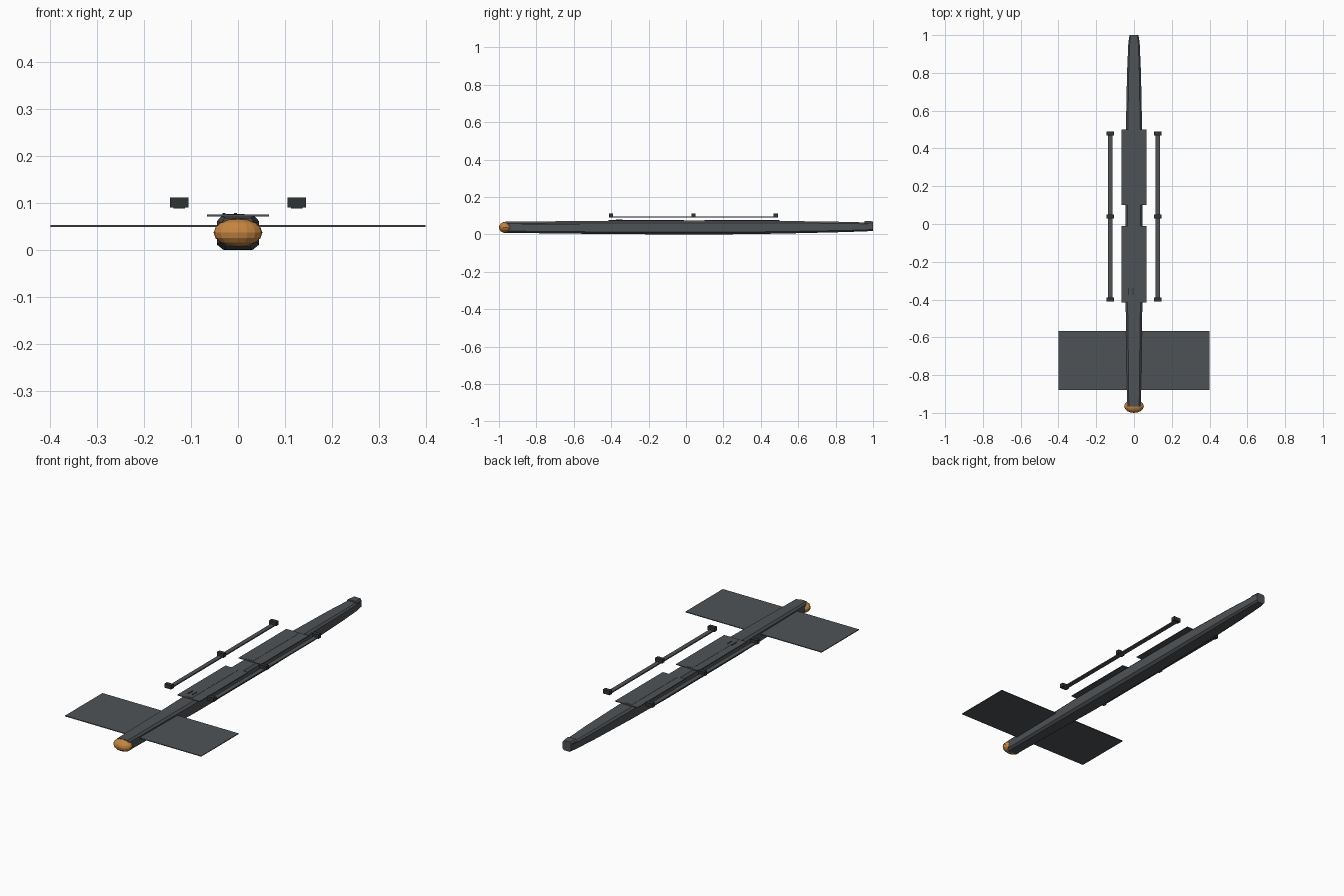
import bpy, bmesh

if "Cube" in bpy.data.objects:
    bpy.data.objects.remove(bpy.data.objects["Cube"])


def material(name, rgb):
    m = bpy.data.materials.new(name)
    m.diffuse_color = (*rgb, 1)
    m.use_nodes = True
    m.node_tree.nodes["Principled BSDF"].inputs["Base Color"].default_value = m.diffuse_color
    return m


slate = material("slate", (0.078, 0.086, 0.094))
dark = material("dark", (0.03, 0.033, 0.036))
orange = material("orange", (0.56, 0.235, 0.05))


def finish(name, bm, mat):
    bmesh.ops.recalc_face_normals(bm, faces=bm.faces[:])
    mesh = bpy.data.meshes.new(name)
    bm.to_mesh(mesh)
    bm.free()
    mesh.materials.append(mat)
    ob = bpy.data.objects.new(name, mesh)
    bpy.context.collection.objects.link(ob)
    return ob


def box(name, lo, hi, mat=slate):
    bm = bmesh.new()
    bmesh.ops.create_cube(bm, size=1)
    for v in bm.verts:
        for i in range(3):
            v.co[i] = (lo[i] + hi[i]) / 2 + v.co[i] * (hi[i] - lo[i])
    return finish(name, bm, mat)


def loft(name, stations, mat=slate):
    # chamfered eight-sided section at each (y, half width, bottom, top)
    bm = bmesh.new()
    half = [(0.68, 0), (1, 0.16), (1, 0.84), (0.76, 1)]
    pts = half + [(-x, z) for x, z in reversed(half)]
    rings = [[bm.verts.new((x * w, y, b + z * (t - b))) for x, z in pts]
             for y, w, b, t in stations]
    for a, b in zip(rings, rings[1:]):
        for i in range(8):
            j = (i + 1) % 8
            bm.faces.new((a[i], a[j], b[j], b[i]))
    bm.faces.new(rings[0])
    bm.faces.new(rings[-1])
    return finish(name, bm, mat)


# long tapered body
loft("body", [
    (-0.965, 0.036, 0.008, 0.068), (-0.6, 0.041, 0.004, 0.071),
    (-0.4, 0.045, 0.001, 0.073), (0.2, 0.045, 0.0, 0.073),
    (0.5, 0.043, 0.004, 0.072), (0.8, 0.037, 0.011, 0.068),
    (0.96, 0.030, 0.016, 0.064), (0.992, 0.025, 0.019, 0.062)])

# raised end cap at the back
loft("tail_cap", [(0.955, 0.029, 0.016, 0.071), (1.0, 0.024, 0.018, 0.070)])

# faceted orange nose
bm = bmesh.new()
bmesh.ops.create_uvsphere(bm, u_segments=16, v_segments=8, radius=1)
for v in bm.verts:
    v.co = (v.co.x * 0.052, -0.965 + v.co.y * 0.035, 0.037 + v.co.z * 0.030)
finish("nose", bm, orange)

# thin flat wing through the body
box("wing", (-0.4, -0.88, 0.049), (0.4, -0.566, 0.053))

# deck panels with a slightly raised centre strip
for n, (y0, y1) in enumerate([(-0.415, -0.01), (0.10, 0.50)]):
    box(f"deck_panel_{n}", (-0.066, y0, 0.072), (0.066, y1, 0.076))
    box(f"deck_strip_{n}", (-0.026, y0 + 0.01, 0.075), (0.014, y1 - 0.01, 0.077))

# small pegs on the front panel
for x in (-0.030, -0.005):
    box("deck_peg", (x - 0.003, -0.375, 0.075), (x + 0.003, -0.34, 0.079), dark)

# side rails with end and middle blocks
for side, s in (("left", -1), ("right", 1)):
    cx = s * 0.125
    box(f"{side}_rail", (cx - 0.012, -0.40, 0.089), (cx + 0.012, 0.48, 0.095))
    for y in (-0.40, 0.04, 0.48):
        box(f"{side}_rail_block", (cx - 0.02, y - 0.011, 0.091),
            (cx + 0.02, y + 0.011, 0.112), dark)
